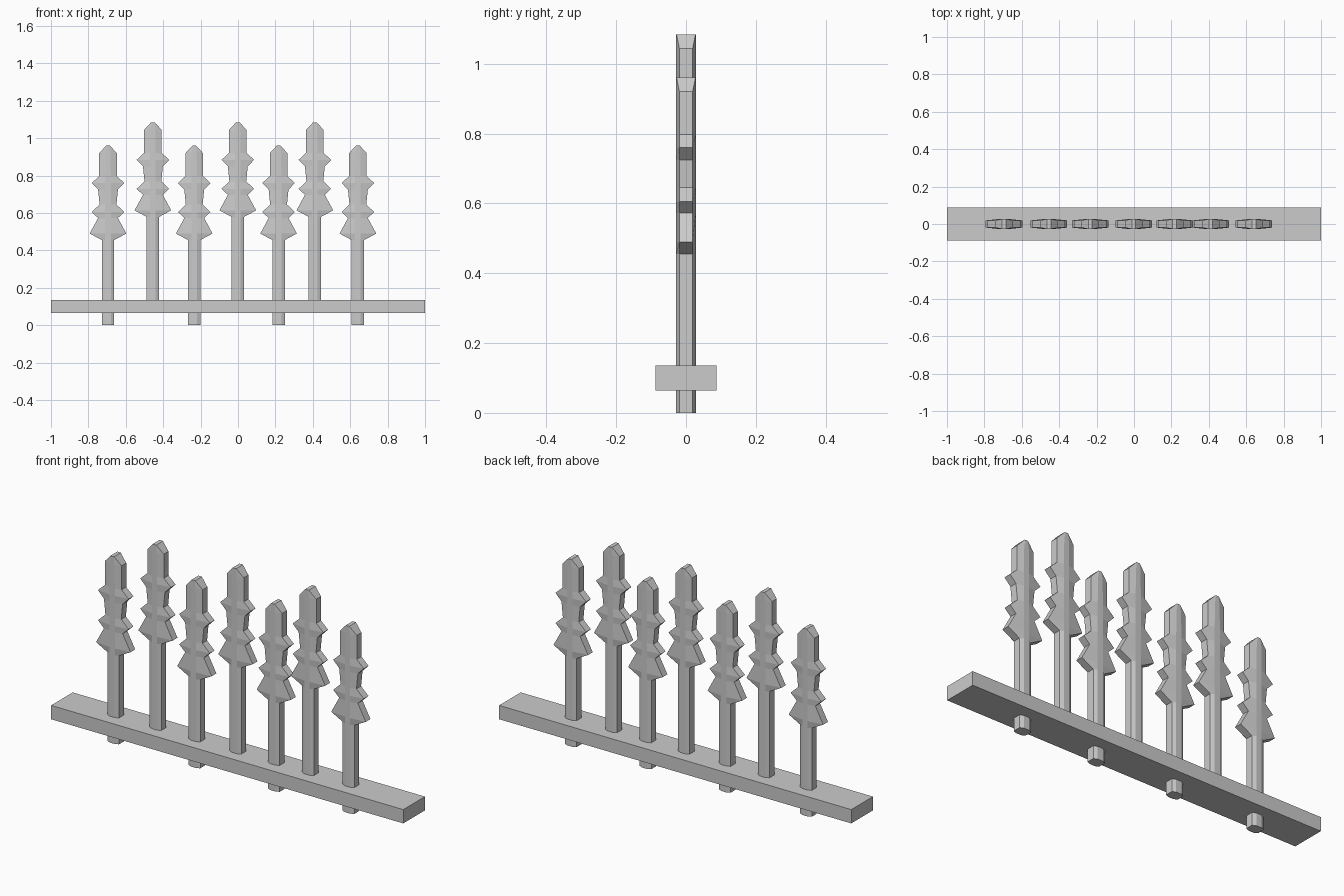
import bpy, bmesh

if "Cube" in bpy.data.objects:
    bpy.data.objects.remove(bpy.data.objects["Cube"])

# Half-width outline of a spear: (height, half width, half width of raised front flat)
PROFILE = [
    (0.0, 0.033, 0.015), (0.455, 0.033, 0.015),      # shaft
    (0.49, 0.098, 0.015), (0.573, 0.053, 0.015),     # base flare
    (0.605, 0.087, 0.015), (0.645, 0.045, 0.015),    # lower barb
    (0.725, 0.053, 0.015), (0.76, 0.087, 0.015),     # upper barb
    (0.797, 0.047, 0.015), (0.92, 0.047, 0.013),     # neck
    (0.96, 0.010, 0.007),                            # tip
]
EDGE_Y, MID_Y = 0.019, 0.028


def make_spear(name, x, z0):
    bm = bmesh.new()
    rings = []
    for z, w, c in PROFILE:
        ey = MID_Y - 0.001 if z == PROFILE[-1][0] else EDGE_Y
        pts = [(w, -ey), (w, ey), (c, MID_Y), (-c, MID_Y),
               (-w, ey), (-w, -ey), (-c, -MID_Y), (c, -MID_Y)]
        rings.append([bm.verts.new((px, py, z)) for px, py in pts])
    for a, b in zip(rings, rings[1:]):
        for i in range(8):
            j = (i + 1) % 8
            bm.faces.new((a[i], a[j], b[j], b[i]))
    bm.faces.new(rings[0][::-1])
    bm.faces.new(rings[-1])
    bmesh.ops.recalc_face_normals(bm, faces=bm.faces)
    mesh = bpy.data.meshes.new(name)
    bm.to_mesh(mesh)
    bm.free()
    ob = bpy.data.objects.new(name, mesh)
    ob.location = (x, 0, z0)
    bpy.context.collection.objects.link(ob)


# Low spears pass through the rail, tall ones stand in it
for i, x in enumerate((-0.695, -0.234, 0.217, 0.641)):
    make_spear(f"low_spear_{i + 1}", x, 0.0)
for i, x in enumerate((-0.455, -0.001, 0.411)):
    make_spear(f"tall_spear_{i + 1}", x, 0.124)

# Horizontal rail
bpy.ops.mesh.primitive_cube_add(size=1, location=(0, 0, 0.1))
rail = bpy.context.object
rail.name = "rail"
rail.scale = (2.0, 0.175, 0.071)
